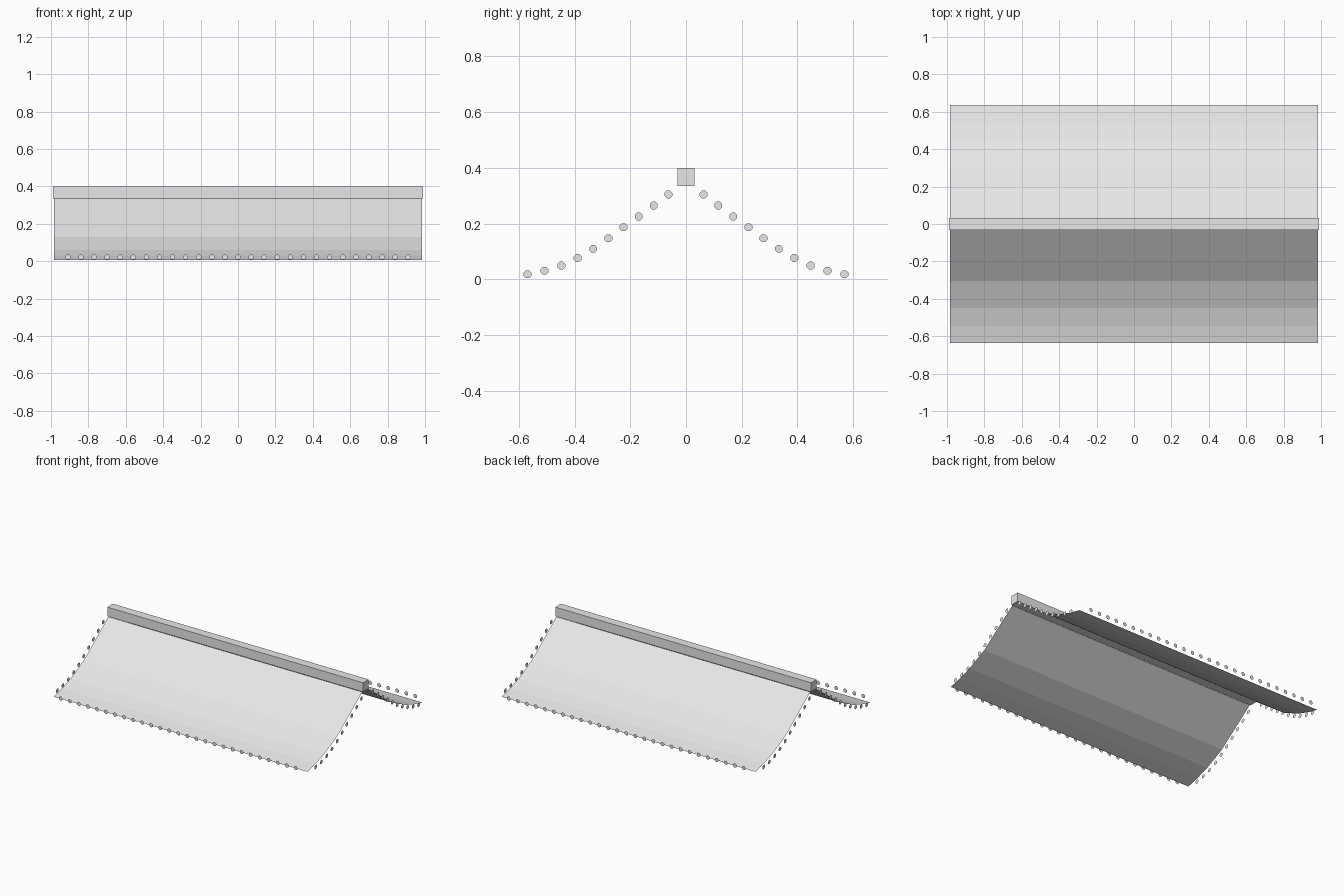
import bpy, bmesh
from math import radians
from mathutils import Matrix, Vector

cube = bpy.data.objects.get("Cube")
if cube:
    bpy.data.objects.remove(cube, do_unlink=True)

grey = bpy.data.materials.new("light grey")
grey.use_nodes = True
grey.diffuse_color = (0.8, 0.8, 0.8, 1)
grey.node_tree.nodes["Principled BSDF"].inputs["Base Color"].default_value = (0.8, 0.8, 0.8, 1)


def finish(name, bm):
    mesh = bpy.data.meshes.new(name)
    bm.to_mesh(mesh)
    bm.free()
    mesh.materials.append(grey)
    obj = bpy.data.objects.new(name, mesh)
    bpy.context.collection.objects.link(obj)
    return obj


def roof_slope(name, side):
    """Thin curved sheet, swept along x from a ridge-to-eave profile."""
    profile = [(0.03, 0.334), (0.305, 0.13), (0.45, 0.06), (0.545, 0.028), (0.635, 0.006)]
    bm = bmesh.new()
    rows = [[bm.verts.new((x, side * y, z)) for x in (-0.983, 0.983)] for y, z in profile]
    for a, b in zip(rows, rows[1:]):
        ring = [a[0], b[0], b[1], a[1]]
        bm.faces.new(ring if side < 0 else ring[::-1])
    return finish(name, bm)


def tile_discs(name, centres, turn):
    """Row of flat eight-sided tile ends, all facing the same way."""
    bm = bmesh.new()
    for c in centres:
        spin = Matrix.Rotation(radians(22.5), 4, 'Z')
        bmesh.ops.create_circle(bm, cap_ends=True, segments=8, radius=0.015,
                                matrix=Matrix.Translation(Vector(c)) @ turn @ spin)
    return finish(name, bm)


# Ridge beam
bm = bmesh.new()
bmesh.ops.create_cube(bm, size=1, matrix=Matrix.Translation((0, 0, 0.368))
                      @ Matrix.Diagonal((1.98, 0.062, 0.064, 1)))
finish("ridge_beam", bm)

# Slopes and eave tile ends
for side, label in ((-1, "front"), (1, "back")):
    roof_slope(label + "_roof_slope", side)
    tile_discs(label + "_eave_tile_ends",
               [(-0.91 + 0.07 * i, side * 0.66, 0.022) for i in range(27)],
               Matrix.Rotation(radians(-90 * side), 4, 'X'))

# Gable tile ends, following the slopes
gable = [(0.063, 0.305), (0.116, 0.265), (0.17, 0.226), (0.224, 0.187), (0.278, 0.148),
         (0.333, 0.11), (0.389, 0.077), (0.447, 0.05), (0.508, 0.031), (0.569, 0.019)]
for side, label in ((-1, "right"), (1, "left")):
    tile_discs(label + "_gable_tile_ends",
               [(side, s * y, z) for s in (-1, 1) for y, z in gable],
               Matrix.Rotation(radians(90 * side), 4, 'Y'))
